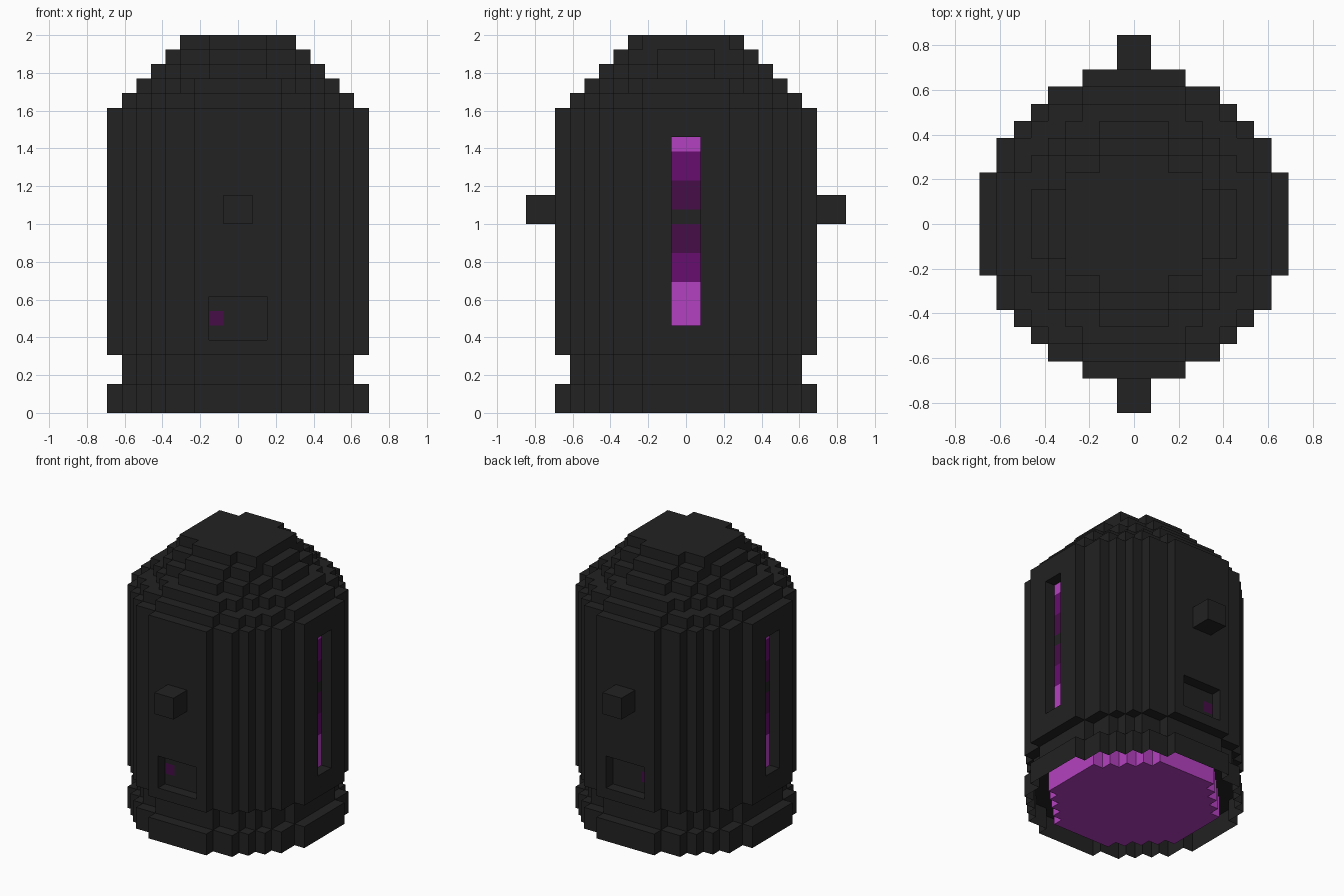
import bpy, bmesh
from mathutils import Vector

if "Cube" in bpy.data.objects:
    bpy.data.objects.remove(bpy.data.objects["Cube"], do_unlink=True)

U = 2 / 26  # edge of one block


def material(name, rgb):
    m = bpy.data.materials.new(name)
    m.use_nodes = True
    m.diffuse_color = (*rgb, 1)
    m.node_tree.nodes["Principled BSDF"].inputs["Base Color"].default_value = (*rgb, 1)
    return m


MATS = [
    material("charcoal", (0.016, 0.016, 0.016)),
    material("deep purple", (0.061, 0.004, 0.065)),
    material("mid purple", (0.133, 0.004, 0.156)),
    material("bright purple", (0.456, 0.053, 0.527)),
]
CHARCOAL, DEEP, MID, BRIGHT = range(4)


def box(x0, x1, y0, y1, z0, z1):
    return {(i, j, k) for i in range(x0, x1) for j in range(y0, y1) for k in range(z0, z1)}


def disc(r, z0, z1):
    return {(i, j, k) for i, j, k in box(-r, r, -r, r, z0, z1)
            if (i + .5) ** 2 + (j + .5) ** 2 < r * r}


def build(name, cells, solid, colour=lambda c, axis: CHARCOAL, open_bottom=False):
    """Skin a set of blocks, leaving out faces buried in the solid."""
    bm = bmesh.new()
    corners = {}

    def vert(p):
        if p not in corners:
            corners[p] = bm.verts.new(Vector(p) * U)
        return corners[p]

    for c in sorted(cells):
        for axis in range(3):
            for side in (0, 1):
                n = list(c)
                n[axis] += 2 * side - 1
                if tuple(n) in solid or tuple(n) in cells:
                    continue
                if open_bottom and axis == 2 and side == 0:
                    continue
                a, b = (axis + 1) % 3, (axis + 2) % 3
                loop = []
                for da, db in ((0, 0), (1, 0), (1, 1), (0, 1)):
                    p = list(c)
                    p[axis] += side
                    p[a] += da
                    p[b] += db
                    loop.append(vert(tuple(p)))
                face = bm.faces.new(loop if side else loop[::-1])
                face.material_index = colour(c, axis)
    # Merge the flat areas into large faces
    bmesh.ops.dissolve_limit(bm, angle_limit=0.01, verts=bm.verts[:],
                             edges=bm.edges[:], delimit={'MATERIAL'})
    mesh = bpy.data.meshes.new(name)
    bm.to_mesh(mesh)
    bm.free()
    for m in MATS:
        mesh.materials.append(m)
    ob = bpy.data.objects.new(name, mesh)
    bpy.context.collection.objects.link(ob)


def shell_colour(c, axis):
    i, j, k = c
    # Glowing bands at the back of the side slots
    if axis == 0 and i in (-8, 7) and j in (-1, 0) and 6 <= k < 19:
        return min((abs(k - 13) + 1) // 2, BRIGHT)
    # Small lamp in the front and back niches
    if axis == 1 and j in (-8, 7) and i == -2 and k == 6:
        return DEEP
    return CHARCOAL


# Main shell with recessed side slots and front and back niches
shell = disc(9, 4, 21)
for s in (-9, 8):
    shell -= box(s, s + 1, -1, 1, 6, 19)
    shell -= box(-2, 2, s, s + 1, 5, 8)

neck = disc(8, 2, 4)

# Stepped roof, finished by a cross-shaped cap
roof = set()
for step, radius in enumerate((8, 7, 6, 5)):
    roof |= disc(radius, 21 + step, 22 + step)
cap = box(-4, 4, -3, 3, 25, 26) | box(-2, 2, -4, 4, 25, 26)

front_knob = box(-1, 1, -11, -9, 13, 15)
back_knob = box(-1, 1, 9, 11, 13, 15)
engine = disc(7, 0, 2)

solid = shell | neck | roof | cap | front_knob | back_knob | engine
build("shell", shell, solid, shell_colour)
build("neck", neck, solid)
build("stepped_roof", roof, solid)
build("roof_cap", cap, solid)
build("front_knob", front_knob, solid)
build("back_knob", back_knob, solid)

# Glowing engine disc inside a thin hanging skirt
build("engine_disc", engine, solid, lambda c, axis: BRIGHT)
build("base_skirt", disc(9, 0, 2) - engine, solid, open_bottom=True)
